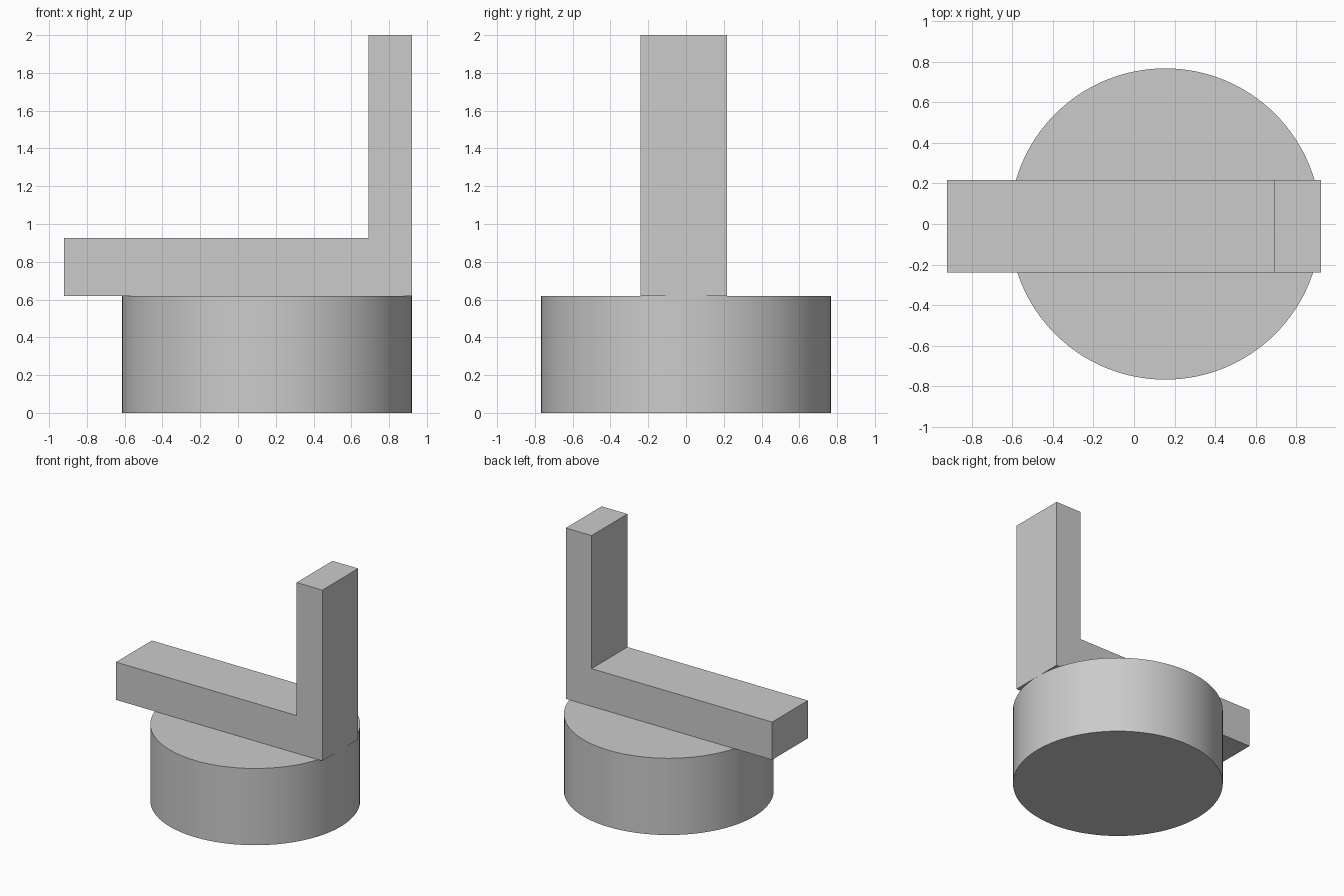
import bpy
import bmesh
from mathutils import Vector

if "Cube" in bpy.data.objects:
    bpy.data.objects.remove(bpy.data.objects["Cube"])

# Round base
RADIUS, BASE_H, HALF_X = 0.768, 0.62, 0.922
bpy.ops.mesh.primitive_cylinder_add(
    vertices=128, radius=RADIUS, depth=BASE_H,
    location=(HALF_X - RADIUS, 0, BASE_H / 2))
base = bpy.context.object
base.name = "round_base"
bpy.ops.object.shade_smooth_by_angle()

# L-shaped bracket: side profile (x, z) extruded along y
Y_FRONT, Y_BACK = -0.24, 0.217
profile = [(-HALF_X, BASE_H), (HALF_X, BASE_H), (HALF_X, 2.0),
           (0.692, 2.0), (0.692, 0.925), (-HALF_X, 0.925)]
bm = bmesh.new()
face = bm.faces.new([bm.verts.new((x, Y_FRONT, z)) for x, z in profile])
extruded = bmesh.ops.extrude_face_region(bm, geom=[face])
verts = [g for g in extruded["geom"] if isinstance(g, bmesh.types.BMVert)]
bmesh.ops.translate(bm, verts=verts, vec=Vector((0, Y_BACK - Y_FRONT, 0)))
bmesh.ops.recalc_face_normals(bm, faces=bm.faces)
mesh = bpy.data.meshes.new("angle_bracket")
bm.to_mesh(mesh)
bm.free()
bracket = bpy.data.objects.new("angle_bracket", mesh)
bpy.context.collection.objects.link(bracket)
